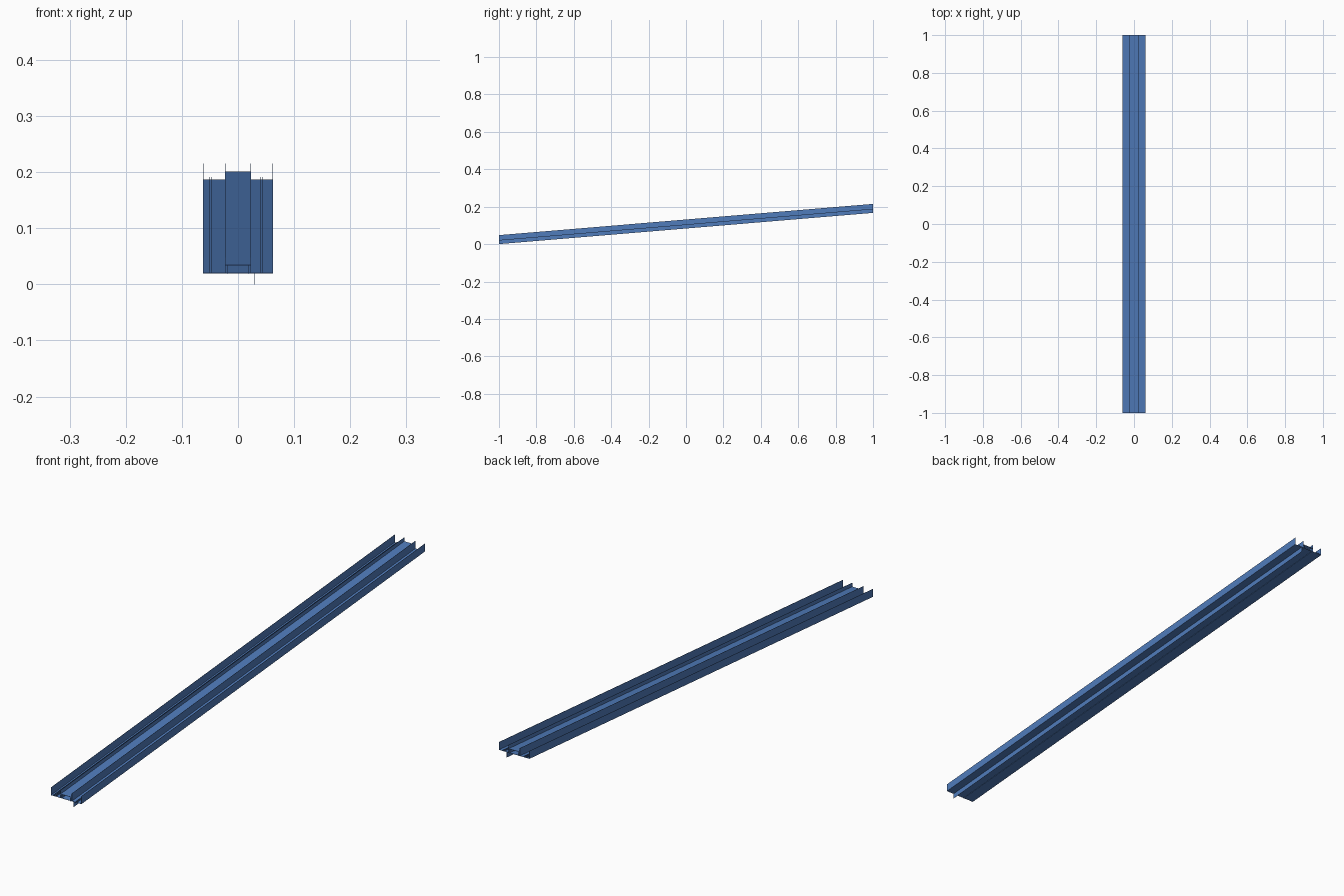
import bpy
import bmesh

cube = bpy.data.objects.get("Cube")
if cube:
    bpy.data.objects.remove(cube, do_unlink=True)

blue = bpy.data.materials.new("steel blue")
blue.use_nodes = True
colour = (0.08, 0.2, 0.5, 1)
blue.diffuse_color = colour
blue.node_tree.nodes["Principled BSDF"].inputs["Base Color"].default_value = colour

RISE = 0.167
T = 0.0008


def strip(name, x0, x1, z0, z1):
    """Long bar with a rectangular section, climbing towards the back."""
    bm = bmesh.new()
    bmesh.ops.create_cube(bm, size=2)
    for v in bm.verts:
        x = x1 if v.co.x > 0 else x0
        z = z1 if v.co.z > 0 else z0
        v.co = (x, v.co.y, z + RISE * (v.co.y + 1) / 2)
    mesh = bpy.data.meshes.new(name)
    bm.to_mesh(mesh)
    bm.free()
    mesh.materials.append(blue)
    obj = bpy.data.objects.new(name, mesh)
    bpy.context.collection.objects.link(obj)


def rib(name, x, z0, z1):
    strip(name, x - T / 2, x + T / 2, z0, z1)


FLOOR = 0.020
DECK = 0.034
TOP = 0.048

# Floor and raised centre deck
strip("floor", -0.062, 0.062, FLOOR - T, FLOOR)
strip("centre_deck", -0.023, 0.023, DECK - T, DECK)

# Tall walls and deck supports on both sides
for side, s in (("left", 1), ("right", -1)):
    rib(side + "_outer_wall", s * 0.0616, FLOOR, TOP)
    rib(side + "_inner_wall", s * 0.023, FLOOR, TOP)
    rib(side + "_deck_support", s * 0.018, FLOOR - 0.002, DECK)

# Low guide ribs on the floor
for i, x in enumerate((-0.051, -0.047, -0.041, 0.040, 0.044)):
    rib("guide_rib_%d" % (i + 1), x, FLOOR, FLOOR + 0.004)

# Single fin under the floor
rib("lower_fin", 0.030, 0.0, FLOOR)
